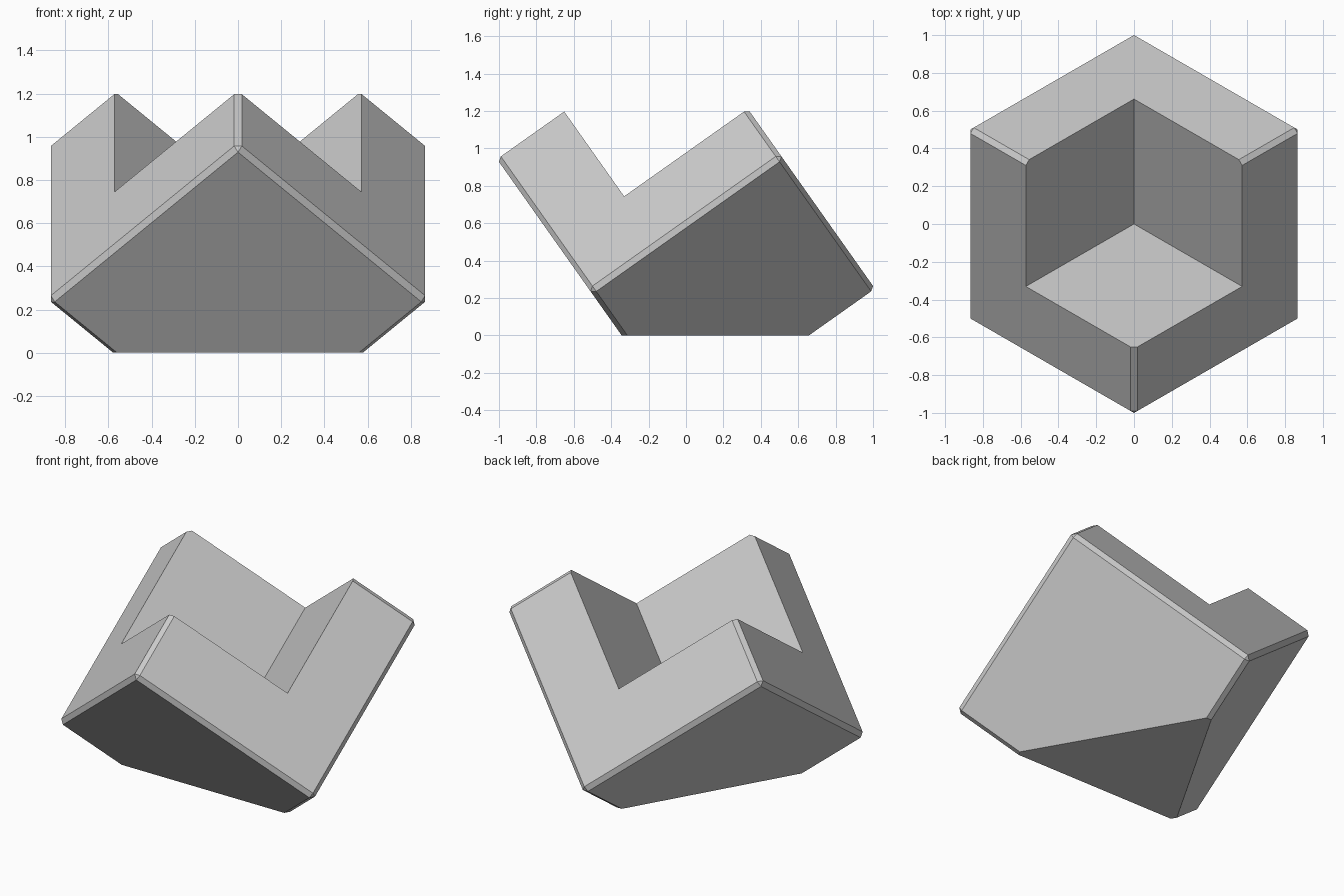
import bpy, bmesh
from math import sin, cos, radians, sqrt
from mathutils import Matrix, Vector

if "Cube" in bpy.data.objects:
    bpy.data.objects.remove(bpy.data.objects["Cube"], do_unlink=True)

EDGE = 1.25        # full cube edge
CHAMFER = 0.025
BOTTOM = -0.486    # height of the lowest corner before trimming
NOTCH_Z = 0.276    # height of the inner corner of the notch

grey = bpy.data.materials.new("light grey")
grey.use_nodes = True
colour = (0.6, 0.6, 0.6, 1)
grey.diffuse_color = colour
grey.node_tree.nodes["Principled BSDF"].inputs["Base Color"].default_value = colour

# Axes of a cube standing on one corner
axes = [Vector((cos(radians(t)) * sqrt(2 / 3), sin(radians(t)) * sqrt(2 / 3), 1 / sqrt(3)))
        for t in (90, 210, 330)]
tilt = Matrix(axes).transposed().to_4x4()


def corner_cube(name, edge, z, chamfer=0, floor=False):
    """Cube balanced on its lowest corner, which sits on the axis at height z."""
    bm = bmesh.new()
    bmesh.ops.create_cube(bm, size=edge)
    bmesh.ops.translate(bm, verts=bm.verts, vec=(edge / 2,) * 3)
    if chamfer:
        bmesh.ops.bevel(bm, geom=bm.edges[:], offset=chamfer, segments=1,
                        affect='EDGES', profile=0.5)
    bmesh.ops.transform(bm, matrix=Matrix.Translation((0, 0, z)) @ tilt, verts=bm.verts)
    if floor:
        cut = bmesh.ops.bisect_plane(bm, geom=bm.verts[:] + bm.edges[:] + bm.faces[:],
                                     plane_co=(0, 0, 0), plane_no=(0, 0, 1), clear_inner=True)
        rim = [e for e in cut["geom_cut"] if isinstance(e, bmesh.types.BMEdge)]
        bmesh.ops.contextual_create(bm, geom=rim)
    bmesh.ops.recalc_face_normals(bm, faces=bm.faces)
    mesh = bpy.data.meshes.new(name)
    bm.to_mesh(mesh)
    bm.free()
    mesh.materials.append(grey)
    obj = bpy.data.objects.new(name, mesh)
    bpy.context.collection.objects.link(obj)
    return obj


# Chamfered block trimmed flat underneath, with a cube notch in its top corner
block = corner_cube("notched_block", EDGE, BOTTOM, CHAMFER, floor=True)
cutter = corner_cube("notch_cutter", EDGE, NOTCH_Z)
cutter.hide_render = True

notch = block.modifiers.new("notch", 'BOOLEAN')
notch.operation = 'DIFFERENCE'
notch.solver = 'EXACT'
notch.object = cutter
bpy.context.view_layer.objects.active = block
block.select_set(True)
bpy.ops.object.modifier_apply(modifier=notch.name)
bpy.data.objects.remove(cutter, do_unlink=True)
